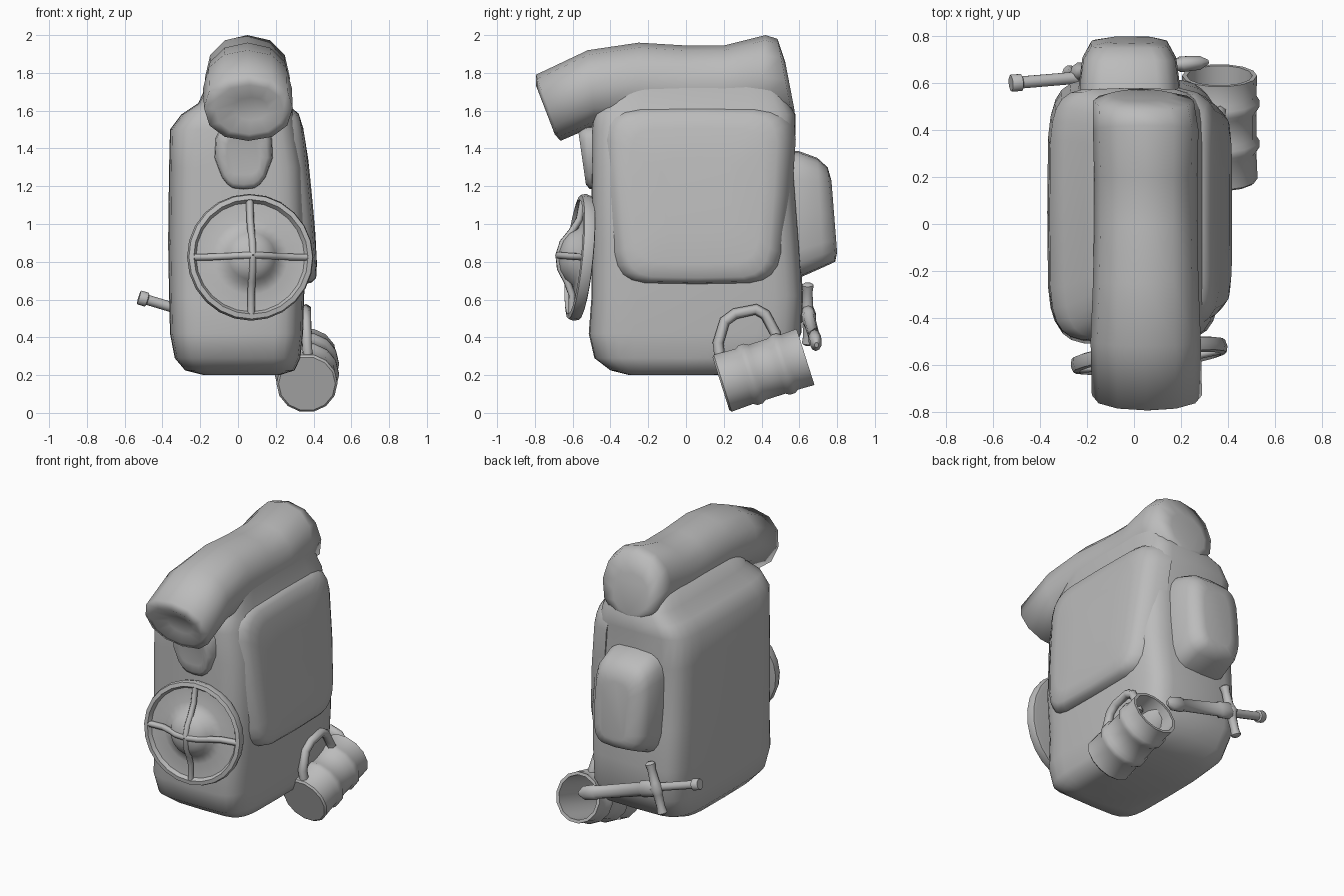
import bpy, bmesh
from math import cos, sin, pi, radians
from mathutils import Vector

cube = bpy.data.objects.get("Cube")
if cube:
    bpy.data.objects.remove(cube)

grey = bpy.data.materials.new("plain grey")
grey.use_nodes = True
grey.diffuse_color = (0.5, 0.5, 0.5, 1)
grey.node_tree.nodes["Principled BSDF"].inputs["Base Color"].default_value = (0.5, 0.5, 0.5, 1)


def spow(value, power):
    return abs(value) ** power * (1 if value >= 0 else -1)


def loft(name, rings, sides=12, square=2, warp=None, angle=50):
    """Skin rings of (centre, u half-axis, v half-axis); square > 2 gives boxier rings."""
    bm = bmesh.new()
    loops = []
    for c, u, v in rings:
        loop = []
        for i in range(sides):
            a = 2 * pi * i / sides
            p = Vector(c) + Vector(u) * spow(cos(a), 2 / square) + Vector(v) * spow(sin(a), 2 / square)
            loop.append(bm.verts.new(warp(p) if warp else p))
        loops.append(loop)
    for a, b in zip(loops, loops[1:]):
        for i in range(sides):
            j = (i + 1) % sides
            bm.faces.new((a[i], a[j], b[j], b[i]))
    bm.faces.new(loops[0])
    bm.faces.new(loops[-1])
    bmesh.ops.recalc_face_normals(bm, faces=bm.faces)
    mesh = bpy.data.meshes.new(name)
    bm.to_mesh(mesh)
    bm.free()
    mesh.materials.append(grey)
    obj = bpy.data.objects.new(name, mesh)
    bpy.context.collection.objects.link(obj)
    bpy.ops.object.select_all(action="DESELECT")
    obj.select_set(True)
    bpy.context.view_layer.objects.active = obj
    bpy.ops.object.shade_smooth_by_angle(angle=radians(angle))


def turned(name, origin, axis, profile, sides=12, flat=1.0, angle=50):
    """Revolve (distance along axis, radius) pairs; flat squashes the second axis."""
    axis = Vector(axis).normalized()
    u = Vector((0, 1, 0)).cross(axis) if abs(axis.y) < 0.9 else axis.cross(Vector((0, 0, 1)))
    u.normalize()
    v = axis.cross(u)
    rings = [(Vector(origin) + axis * t, u * r, v * r * flat) for t, r in profile]
    loft(name, rings, sides, angle=angle)


def tube(name, points, radius):
    """Round rod along a path."""
    curve = bpy.data.curves.new(name, "CURVE")
    curve.dimensions = "3D"
    curve.bevel_depth = radius
    curve.bevel_resolution = 1
    curve.use_fill_caps = True
    spline = curve.splines.new("POLY")
    spline.points.add(len(points) - 1)
    for sp, p in zip(spline.points, points):
        sp.co = (*p, 1)
    spline.use_smooth = True
    curve.materials.append(grey)
    bpy.context.collection.objects.link(bpy.data.objects.new(name, curve))


def level(z, x0, x1, y0, y1):
    return ((x0 + x1) / 2, (y0 + y1) / 2, z), ((x1 - x0) / 2, 0, 0), (0, (y1 - y0) / 2, 0)


def facing_y(y, x, z, hx, hz, lean=0):
    return (x, y, z), (hx, 0, 0), (0, lean, hz)


# Main bag
loft("bag_body", [
    level(0.20, -0.18, 0.22, -0.30, 0.15),
    level(0.225, -0.28, 0.30, -0.40, 0.40),
    level(0.29, -0.335, 0.33, -0.485, 0.55),
    level(0.42, -0.36, 0.345, -0.515, 0.61),
    level(0.62, -0.365, 0.35, -0.50, 0.62),
    level(0.90, -0.37, 0.37, -0.50, 0.60),
    level(1.30, -0.365, 0.355, -0.50, 0.57),
    level(1.50, -0.36, 0.32, -0.50, 0.58),
    level(1.58, -0.30, 0.30, -0.49, 0.58),
    level(1.64, -0.21, 0.28, -0.44, 0.55),
    level(1.74, -0.165, 0.265, -0.40, 0.51),
], sides=28, square=5.5, angle=70)


# Bulging side pocket that melts into the bag, deeper and narrower towards its base
def sag(p):
    t = max(0, 1.6 - p.z) / 0.9
    return Vector((p.x + 0.1 * t ** 0.7, 0.06 + (p.y - 0.06) * (1.02 - 0.15 * t), p.z))


loft("side_pocket", [((x, 0.06, 1.15), (0, hy, 0), (0, 0, hz)) for x, hy, hz in
     ((0.16, 0.53, 0.47), (0.24, 0.51, 0.47), (0.29, 0.47, 0.46), (0.315, 0.43, 0.435),
      (0.325, 0.36, 0.36), (0.33, 0.2, 0.2))],
     sides=24, square=6, warp=sag, angle=80)

# Rear pouch, fuller at the base
loft("rear_pouch", [
    facing_y(0.50, -0.02, 1.05, 0.22, 0.345),
    facing_y(0.60, -0.02, 1.05, 0.215, 0.335),
    facing_y(0.71, -0.02, 1.06, 0.20, 0.29, -0.015),
    facing_y(0.77, -0.02, 1.05, 0.165, 0.25, -0.02),
    facing_y(0.785, -0.01, 1.04, 0.10, 0.19, -0.015),
], sides=20, square=4, angle=80)


# Front flap, tapering downwards
def taper(p):
    return Vector((0.03 + (p.x - 0.03) * (1 - 0.9 * max(0, 1.32 - p.z) / 0.3), p.y, p.z))


loft("front_flap", [
    facing_y(-0.46, 0.03, 1.35, 0.16, 0.17),
    facing_y(-0.52, 0.03, 1.35, 0.15, 0.165, -0.01),
    facing_y(-0.55, 0.03, 1.35, 0.125, 0.14, -0.02),
    facing_y(-0.545, 0.03, 1.36, 0.09, 0.10, -0.015),
], sides=16, square=4, warp=taper, angle=80)

# Bedroll slung over the top, with a slightly dished front end
loft("bedroll", [
    facing_y(-0.715, 0.07, 1.61, 0.09, 0.06, -0.02),
    facing_y(-0.745, 0.06, 1.605, 0.18, 0.13, -0.05),
    facing_y(-0.73, 0.055, 1.615, 0.235, 0.175, -0.065),
    facing_y(-0.50, 0.05, 1.72, 0.235, 0.20, -0.02),
    facing_y(-0.25, 0.05, 1.745, 0.225, 0.215),
    facing_y(0.0, 0.05, 1.73, 0.22, 0.215),
    facing_y(0.20, 0.05, 1.73, 0.22, 0.215),
    facing_y(0.40, 0.05, 1.775, 0.225, 0.225, 0.02),
    facing_y(0.525, 0.04, 1.765, 0.215, 0.215, -0.04),
    facing_y(0.55, 0.03, 1.73, 0.13, 0.13, -0.025),
], sides=12, square=2.2, angle=80)

# Round shield with raised rim, hollow face, boss and cross ribs
hub = Vector((0.06, -0.53, 0.82))
normal = Vector((0.13, -1, 0.1)).normalized()
turned("shield", hub, normal,
       [(0, 0.31), (0.005, 0.33), (0.035, 0.337), (0.06, 0.33), (0.065, 0.305), (0.04, 0.29),
        (0.04, 0.2), (0.055, 0.15), (0.1, 0.125), (0.13, 0.08), (0.145, 0.03)], sides=24)
across = normal.cross(Vector((0, 0, 1))).normalized()
up = across.cross(normal)
for i, arm in enumerate((across, -across, up, -up)):
    tube(f"shield_rib_{i + 1}",
         [hub + arm * r + normal * h for r, h in ((0.31, 0.045), (0.2, 0.055), (0.13, 0.09), (0.07, 0.13), (0, 0.145))],
         0.02)

# Hollow mug with two bands, hanging on the side
turned("mug", (0.365, 0.185, 0.154), (0, 0.953, 0.303),
       [(0, 0.15), (0.01, 0.162), (0.13, 0.157), (0.15, 0.17), (0.18, 0.17), (0.2, 0.157), (0.31, 0.157),
        (0.33, 0.17), (0.36, 0.17), (0.38, 0.157), (0.47, 0.16), (0.47, 0.14), (0.03, 0.13)], sides=14, angle=40)
tube("mug_handle", [(0.37, 0.18, 0.29), (0.365, 0.17, 0.37), (0.36, 0.205, 0.485), (0.36, 0.26, 0.525),
                    (0.36, 0.37, 0.548), (0.36, 0.42, 0.52), (0.365, 0.475, 0.42), (0.37, 0.48, 0.37)], 0.029)

# Sheathed dagger across the back
pommel = Vector((-0.525, 0.6, 0.612))
blade_dir = Vector((0.83, 0.07, -0.25)).normalized()
turned("dagger_grip", pommel, blade_dir,
       [(0, 0.034), (0.005, 0.038), (0.045, 0.038), (0.05, 0.027), (0.32, 0.027)], sides=10)
turned("dagger_sheath", pommel + blade_dir * 0.31 + Vector((0, 0.02, 0)), blade_dir,
       [(0, 0.05), (0.01, 0.055), (0.1, 0.055), (0.11, 0.046), (0.44, 0.042), (0.45, 0.05), (0.53, 0.045), (0.57, 0.015)],
       sides=10, flat=0.7)
cross_dir = blade_dir.cross(Vector((0, 1, 0))).normalized()
turned("dagger_guard", pommel + blade_dir * 0.31 + Vector((0, 0.02, 0)) - cross_dir * 0.17, cross_dir,
       [(0, 0.02), (0.01, 0.032), (0.05, 0.026), (0.13, 0.03), (0.17, 0.045), (0.21, 0.03),
        (0.29, 0.026), (0.33, 0.032), (0.34, 0.02)], sides=10)
